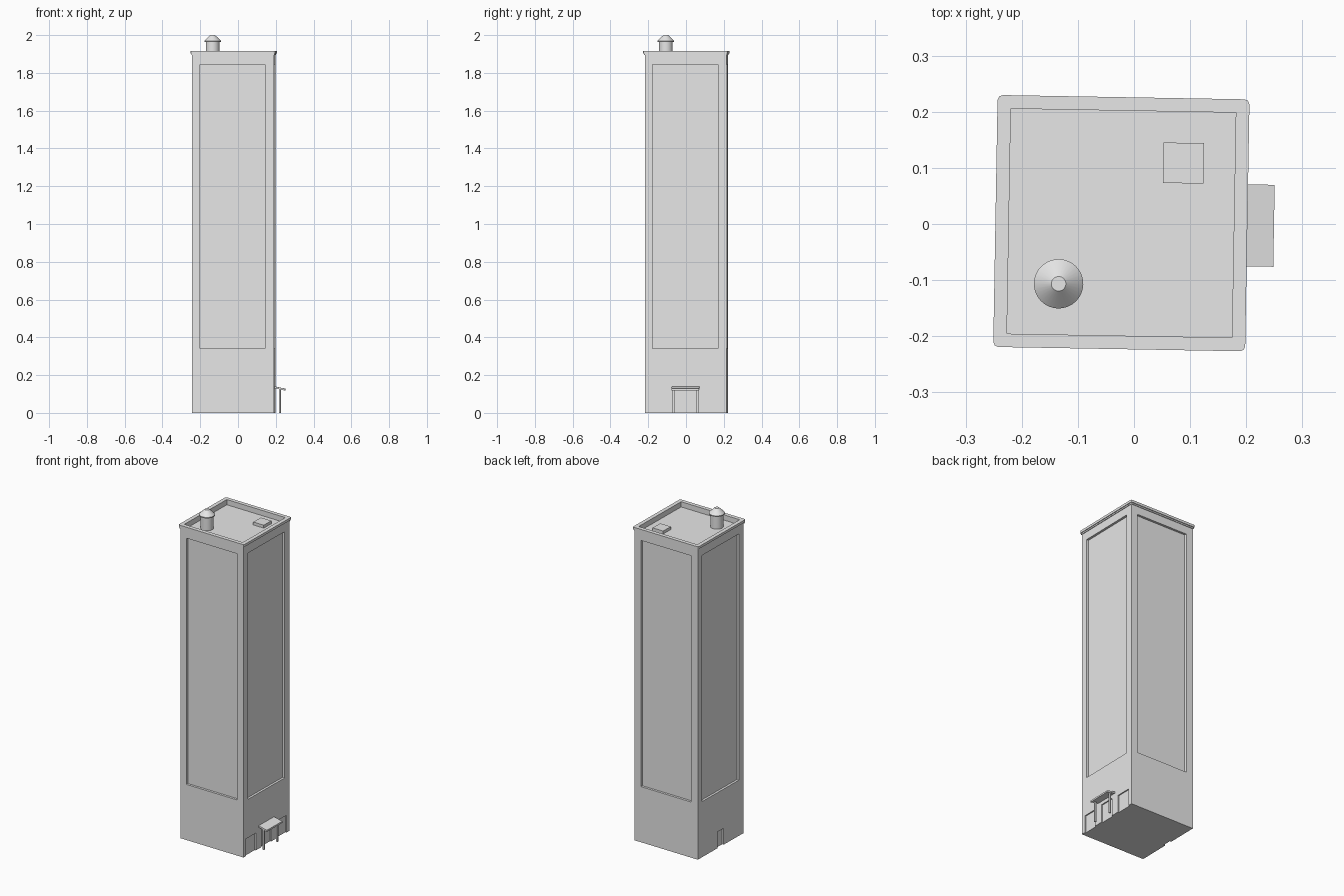
import bpy, bmesh, math
from mathutils import Matrix, Vector

if "Cube" in bpy.data.objects:
    bpy.data.objects.remove(bpy.data.objects["Cube"])

HALF = 0.216      # half width of the tower
WELL = 0.2005     # half width of the roof well
ROOF, TOP = 1.885, 1.917
PLACE = Matrix.Translation((-0.0225, 0.0015, 0)) @ Matrix.Rotation(math.radians(-1), 4, 'Z')

grey = bpy.data.materials.new("light_grey")
grey.use_nodes = True
grey.diffuse_color = (0.8, 0.8, 0.8, 1)
grey.node_tree.nodes["Principled BSDF"].inputs["Base Color"].default_value = (0.8, 0.8, 0.8, 1)


def add_box(bm, lo, hi, chamfer=0):
    """Axis-aligned box between two corners, optionally with chamfered upright edges."""
    lo, hi = Vector(lo), Vector(hi)
    matrix = Matrix.Translation((lo + hi) / 2) @ Matrix.Diagonal((*(hi - lo), 1))
    verts = bmesh.ops.create_cube(bm, size=1, matrix=matrix)["verts"]
    if chamfer:
        upright = [e for e in bm.edges if abs(e.verts[0].co.z - e.verts[1].co.z) > 0.001]
        bmesh.ops.bevel(bm, geom=upright, offset=chamfer, segments=2, profile=0.5, affect='EDGES')
    return verts


def finish(name, bm):
    bmesh.ops.recalc_face_normals(bm, faces=bm.faces)
    mesh = bpy.data.meshes.new(name)
    bm.to_mesh(mesh)
    bm.free()
    mesh.materials.append(grey)
    obj = bpy.data.objects.new(name, mesh)
    bpy.context.collection.objects.link(obj)
    obj.matrix_world = PLACE
    return obj


def box(name, lo, hi, chamfer=0):
    bm = bmesh.new()
    add_box(bm, lo, hi, chamfer)
    return finish(name, bm)


def activate(obj):
    bpy.ops.object.select_all(action='DESELECT')
    obj.select_set(True)
    bpy.context.view_layer.objects.active = obj


def cut(obj, cutter):
    mod = obj.modifiers.new("recesses", 'BOOLEAN')
    mod.operation, mod.solver, mod.object = 'DIFFERENCE', 'EXACT', cutter
    activate(obj)
    bpy.ops.object.modifier_apply(modifier=mod.name)


def wall_recess(bm, quarter, centre, width, z0, z1, depth):
    """Recess in one wall; quarter turns count from the +x wall."""
    verts = add_box(bm, (HALF - depth, centre - width / 2, z0),
                    (HALF + 0.003, centre + width / 2, z1))
    bmesh.ops.rotate(bm, verts=verts, matrix=Matrix.Rotation(quarter * math.pi / 2, 3, 'Z'))


# Recesses: tall panel on each wall, doorways, roof well
bm = bmesh.new()
for quarter in range(4):
    wall_recess(bm, quarter, -0.002, 0.345, 0.34, 1.845, 0.014)
for centre in (-0.145, 0.145):
    wall_recess(bm, 0, centre, 0.09, -0.01, 0.105, 0.007)
wall_recess(bm, 0, 0, 0.09, -0.01, 0.11, 0.007)
wall_recess(bm, 2, 0, 0.056, -0.01, 0.1, 0.01)
add_box(bm, (-WELL, -WELL, ROOF), (WELL, WELL, TOP + 0.1))
cutter = finish("recess_cutter", bm)
cutter.hide_render = True

# Tower and cornice
tower = box("tower", (-HALF, -HALF, 0), (HALF, HALF, 1.9))
moulding = box("cornice_moulding", (-0.22, -0.22, 1.894), (0.22, 0.22, 1.902), 0.004)
cornice = box("cornice", (-0.2245, -0.2245, 1.902), (0.2245, 0.2245, TOP), 0.009)
for part in (tower, moulding, cornice):
    cut(part, cutter)
bpy.data.objects.remove(cutter)

# Roof hatch
box("roof_hatch", (0.073, 0.073, ROOF), (0.145, 0.145, ROOF + 0.018))

# Water tank: body and conical lid turned from one profile
bm = bmesh.new()
profile = [(0, ROOF), (0.036, ROOF), (0.036, 1.964), (0.044, 1.964),
           (0.044, 1.97), (0.013, 2.0), (0, 2.0)]
points = [bm.verts.new((r, 0, z)) for r, z in profile]
edges = [bm.edges.new(pair) for pair in zip(points, points[1:])]
bmesh.ops.spin(bm, geom=points + edges, cent=(0, 0, 0), axis=(0, 0, 1),
               angle=math.tau, steps=32)
bmesh.ops.remove_doubles(bm, verts=bm.verts, dist=0.0001)
bmesh.ops.translate(bm, verts=bm.verts, vec=(-0.11, -0.11, 0))
tank = finish("water_tank", bm)
activate(tank)
bpy.ops.object.shade_smooth_by_angle(angle=math.radians(35))

# Entrance canopy: sloping slab on two posts
bm = bmesh.new()
for v in add_box(bm, (HALF - 0.002, -0.073, 0.131), (0.272, 0.073, 0.141)):
    if v.co.x > 0.25:
        v.co.z -= 0.013
finish("canopy", bm)
for name, y in (("canopy_post_front", -0.064), ("canopy_post_back", 0.064)):
    box(name, (0.24, y - 0.005, 0), (0.25, y + 0.005, 0.127))
